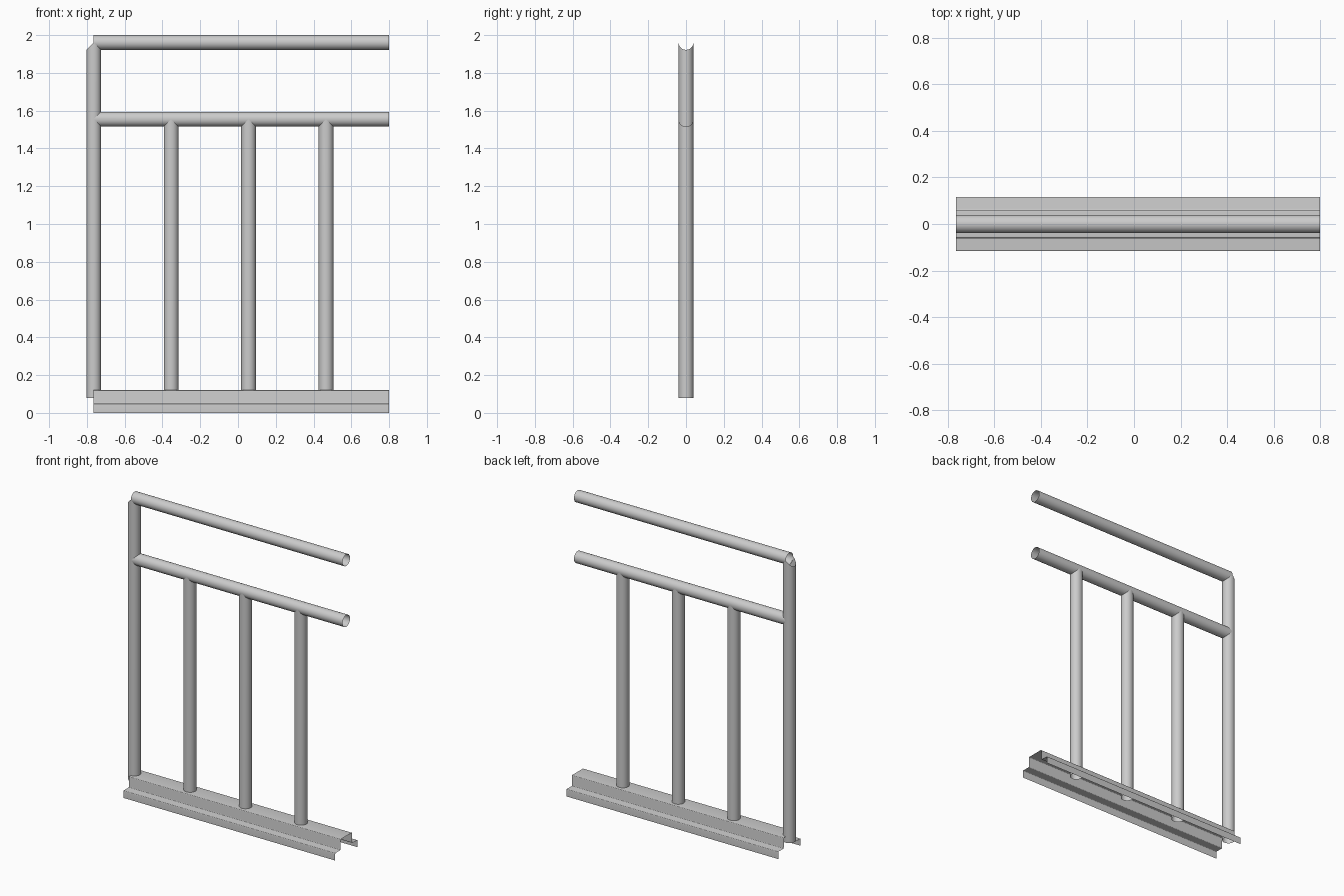
import bpy
import math
from mathutils import Vector

if "Cube" in bpy.data.objects:
    bpy.data.objects.remove(bpy.data.objects["Cube"])

R = 0.039                     # pipe radius
POST_X, END_X = -0.764, 0.80  # post axis, open right end
TOP_Z, MID_Z = 1.961, 1.555   # rail axes
FOOT_Z, PLATE_Z = 0.08, 0.12
SIDES = 48


def make_object(name, verts, faces):
    mesh = bpy.data.meshes.new(name)
    mesh.from_pydata(verts, [], faces)
    obj = bpy.data.objects.new(name, mesh)
    bpy.context.collection.objects.link(obj)
    bpy.ops.object.select_all(action='DESELECT')
    obj.select_set(True)
    bpy.context.view_layer.objects.active = obj
    bpy.ops.object.shade_smooth_by_angle(angle=math.radians(40))
    return obj


def bridge(n, closed):
    count = n if closed else n - 1
    return [(i, (i + 1) % n, n + (i + 1) % n, n + i) for i in range(count)]


def upright(name, x, top):
    """Open vertical pipe, top end coped to the underside of a rail."""
    ring = [(R * math.cos(2 * math.pi * i / SIDES), R * math.sin(2 * math.pi * i / SIDES))
            for i in range(SIDES)]
    verts = [(x + u, v, FOOT_Z) for u, v in ring]
    verts += [(x + u, v, top - abs(u)) for u, v in ring]
    return make_object(name, verts, bridge(SIDES, True))


def rail(name, z, coped):
    """Open horizontal pipe, left end either square or coped to the post."""
    ring = [(R * math.cos(2 * math.pi * i / SIDES), R * math.sin(2 * math.pi * i / SIDES))
            for i in range(SIDES)]
    verts = [(POST_X + (abs(v) if coped else 0), u, z + v) for u, v in ring]
    verts += [(END_X, u, z + v) for u, v in ring]
    return make_object(name, verts, bridge(SIDES, True))


def fillet(points, radius, steps=4):
    """Round the inner corners of an open profile."""
    pts = [Vector(p) for p in points]
    out = [pts[0]]
    for a, b, c in zip(pts, pts[1:], pts[2:]):
        p, q = b + (a - b).normalized() * radius, b + (c - b).normalized() * radius
        for i in range(steps + 1):
            t = i / steps
            out.append(p * (1 - t) ** 2 + b * 2 * t * (1 - t) + q * t * t)
    return out + [pts[-1]]


# Rails
rail("top_rail", TOP_Z, False)
rail("middle_rail", MID_Z, True)

# End post and balusters
upright("end_post", POST_X, TOP_Z)
for i in range(3):
    upright(f"baluster_{i + 1}", -0.354 + 0.41 * i, MID_Z)

# Folded sheet base channel, mirrored hat profile
half = [(-0.117, 0), (-0.117, 0.049), (-0.06, 0.049), (-0.06, PLATE_Z)]
profile = fillet(half + [(-y, z) for y, z in reversed(half)], 0.006)
verts = [(x, p.x, p.y) for x in (END_X, POST_X) for p in profile]
make_object("base_channel", verts, [f[::-1] for f in bridge(len(profile), False)])
